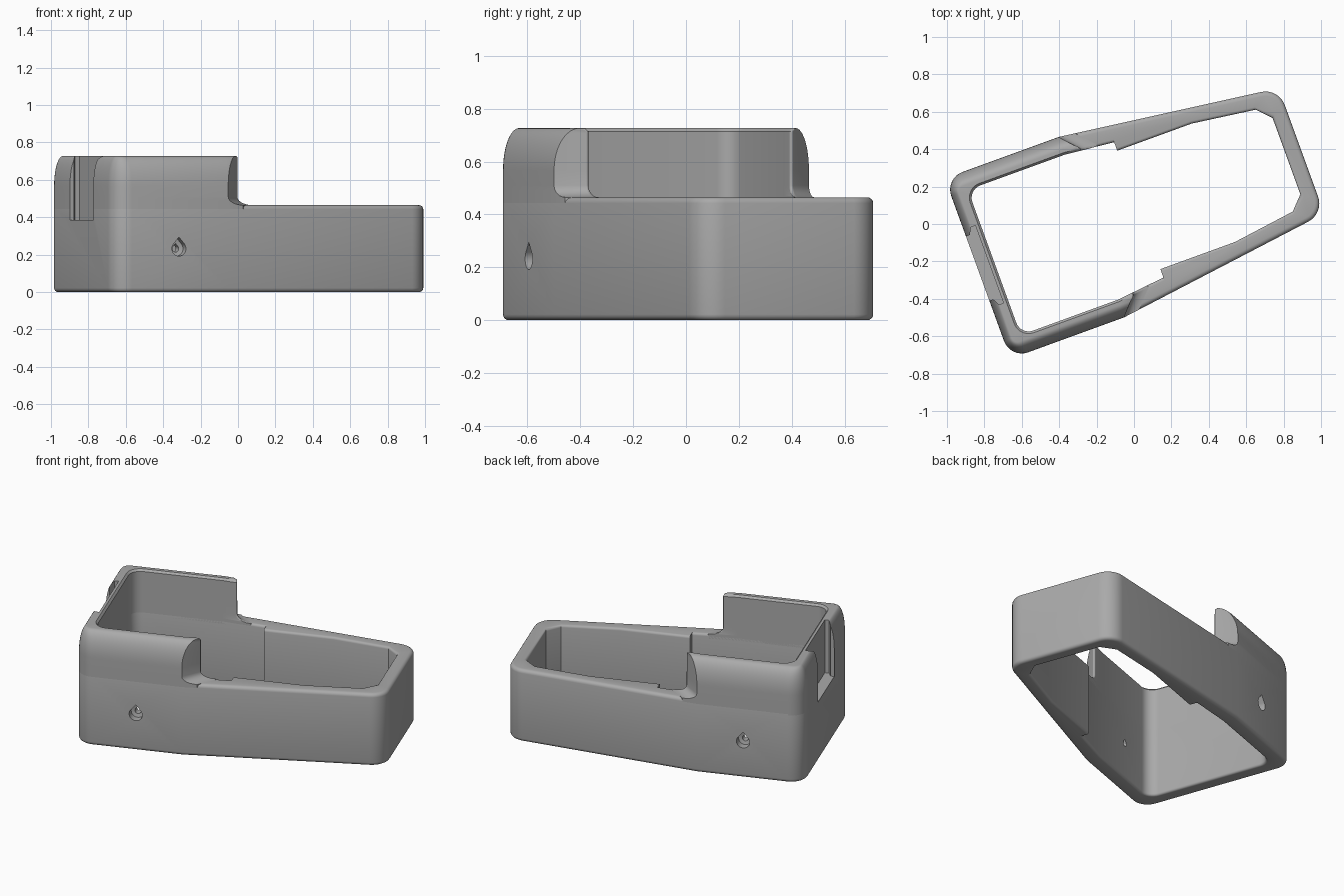
import bpy, bmesh
from math import sin, cos, pi, radians
from mathutils import Vector, Matrix

cube = bpy.data.objects.get("Cube")
if cube:
    bpy.data.objects.remove(cube, do_unlink=True)

grey = bpy.data.materials.new("matte grey")
grey.use_nodes = True
grey.diffuse_color = (0.4, 0.4, 0.4, 1)
grey.node_tree.nodes["Principled BSDF"].inputs["Base Color"].default_value = grey.diffuse_color

# The case lies turned about z; it is drawn in its own length / width axes
PLACE = Matrix.Rotation(radians(20), 4, 'Z') @ Matrix.Translation((0, 0.062, 0))
BACK, TIP, BEND = -0.867, 0.975, -0.22
LOW, TALL = 0.465, 0.727


def outer_half(u):
    return 0.513 - 0.131 * max(0, u - BEND)


def inner_half(u):
    return 0.413 - 0.104 * max(0, u - BEND)


def rounded(corners, steps=8):
    """Outline from (u, v, radius) corners; a zero radius stays sharp."""
    out = []
    for i, (u, v, r) in enumerate(corners):
        p = Vector((u, v))
        if r <= 0:
            out.append(p)
            continue
        a = (Vector(corners[i - 1][:2]) - p).normalized()
        b = (Vector(corners[(i + 1) % len(corners)][:2]) - p).normalized()
        half = a.angle(b) / 2
        centre = p + (a + b).normalized() * (r / sin(half))
        start = p + a * (r * cos(half) / sin(half)) - centre
        end = p + b * (r * cos(half) / sin(half)) - centre
        sweep = start.angle_signed(end)
        for k in range(steps + 1):
            t = -sweep * k / steps
            out.append(centre + Vector((start.x * cos(t) - start.y * sin(t),
                                        start.x * sin(t) + start.y * cos(t))))
    return out


def both_sides(side):
    """Mirror a half outline across the length axis."""
    return [(u, -v, r) for u, v, r in side] + [(u, v, r) for u, v, r in reversed(side)]


def loft(bm, loops):
    rows = [[bm.verts.new(p) for p in loop] for loop in loops]
    for a, b in zip(rows, rows[1:]):
        for i in range(len(a)):
            j = (i + 1) % len(a)
            bm.faces.new((a[i], a[j], b[j], b[i]))
    return rows[0], rows[-1]


def fill(bm, *loops):
    edges = [bm.edges.get((l[i - 1], l[i])) for l in loops for i in range(len(l))]
    bmesh.ops.triangle_fill(bm, edges=edges, use_beauty=True, use_dissolve=False)


def finish(name, bm):
    bmesh.ops.recalc_face_normals(bm, faces=bm.faces)
    mesh = bpy.data.meshes.new(name)
    bm.to_mesh(mesh)
    bm.free()
    mesh.materials.append(grey)
    obj = bpy.data.objects.new(name, mesh)
    obj.matrix_world = PLACE
    bpy.context.collection.objects.link(obj)
    return obj


def at(z, outline):
    return [(p.x, p.y, z) for p in outline]


# Lower ring: tapered tray wall with padded inner sides
def ring_outer(d):
    return rounded(both_sides([
        (BACK + d, outer_half(BACK) - d, 0.1 - d),
        (BEND, outer_half(BEND) - d, 0),
        (TIP - d, outer_half(TIP) - d, 0.11 - d)]))


def ring_inner(b):
    return rounded(both_sides([
        (-0.772 - b, 0.413 + b, 0.07 + b), (BEND, 0.413 + b, 0),
        (0.05, inner_half(0.05) + b, 0), (0.05, 0.337 + b, 0),
        (0.474, 0.337 + b, 0), (0.82, 0.29 + b, 0), (0.89 + b, 0.217 + b, 0)]))


def rim_stack(r):
    """Inset and height pairs, rounded over at the bottom and top."""
    turn = [pi / 2 * k / 4 for k in range(5)]
    foot = [(r * (1 - sin(t)), r * (1 - cos(t))) for t in turn]
    return foot + [(d, LOW - z) for d, z in reversed(foot)]


bm = bmesh.new()
out_foot, out_top = loft(bm, [at(z, ring_outer(d)) for d, z in rim_stack(0.022)])
in_foot, in_top = loft(bm, [at(z, ring_inner(d)) for d, z in rim_stack(0.015)])
fill(bm, out_foot, in_foot)
fill(bm, out_top, in_top)
lower_ring = finish("lower_ring", bm)


# Tall end: U-shaped wall with domed outer edge, angled ends and filleted foot
def tall_outline(d, d_end, b, flare):
    e = -0.12 + flare
    u = e - 0.1 + d
    return rounded(both_sides([
        (-0.772 - b, 0.413 + b, 0.07 + b),
        (min(BEND, e - 0.02), 0.413 + b, 0),
        (e, inner_half(e) + b, 0.008),
        (u, outer_half(u) - d, 0),
        (min(BEND, u - 0.002), outer_half(BEND) - d, 0),
        (BACK + d_end, outer_half(BACK) - d, 0.1 - d)]))


layers = [(LOW - 0.03, 0, 0, 0, 0.09)]
for k in range(7):
    t = pi / 2 * k / 6
    layers.append((LOW + 0.045 * (1 - cos(t)), 0, 0, 0, 0.09 * (1 - sin(t))))
for k in range(13):
    t = pi / 2 * k / 12
    z = TALL - 0.16 * (1 - sin(t))
    lip = max(0, z - TALL + 0.012)
    layers.append((z, 0.07 * (1 - cos(t)), 0.045 * (1 - cos(t)), lip, 0))
bm = bmesh.new()
foot, top = loft(bm, [at(z, tall_outline(*rest)) for z, *rest in layers])
fill(bm, foot)
fill(bm, top)
tall_end = finish("tall_end", bm)


# Cutters: undercut slot in the end wall, stepped teardrop hole in each side
def cutter(name, loops):
    bm = bmesh.new()
    foot, top = loft(bm, loops)
    bm.faces.new(foot)
    bm.faces.new(top)
    obj = finish(name, bm)
    obj.hide_render = True
    return obj


slot = rounded(both_sides([(-0.95, 0.183, 0), (-0.845, 0.183, 0),
                           (-0.825, 0.22, 0), (-0.8, 0.22, 0)]))
slot_cutter = cutter("slot_cutter", [at(z, slot) for z in (0.385, 0.9)])


def teardrop(scale, v):
    arc = [radians(a) for a in range(-220, 41, 13)]
    pts = [(0.04 * cos(a), 0.04 * sin(a)) for a in arc] + [(0, 0.062)]
    return [(-0.5 + x * scale, v, 0.232 + z * scale) for x, z in pts]


hole_cutters = [cutter("hole_cutter", [teardrop(k, s * v) for k, v in
                                       ((0.45, 0.35), (0.45, 0.46), (1, 0.465), (1, 0.6))])
                for s in (-1, 1)]


def carve(obj, cutters):
    bpy.ops.object.select_all(action='DESELECT')
    bpy.context.view_layer.objects.active = obj
    obj.select_set(True)
    for c in cutters:
        mod = obj.modifiers.new("cut", 'BOOLEAN')
        mod.operation, mod.solver, mod.object = 'DIFFERENCE', 'EXACT', c
        bpy.ops.object.modifier_apply(modifier=mod.name)
    bpy.ops.object.shade_smooth_by_angle(angle=radians(30))


carve(lower_ring, [slot_cutter] + hole_cutters)
carve(tall_end, [slot_cutter])
for c in [slot_cutter] + hole_cutters:
    bpy.data.objects.remove(c, do_unlink=True)
